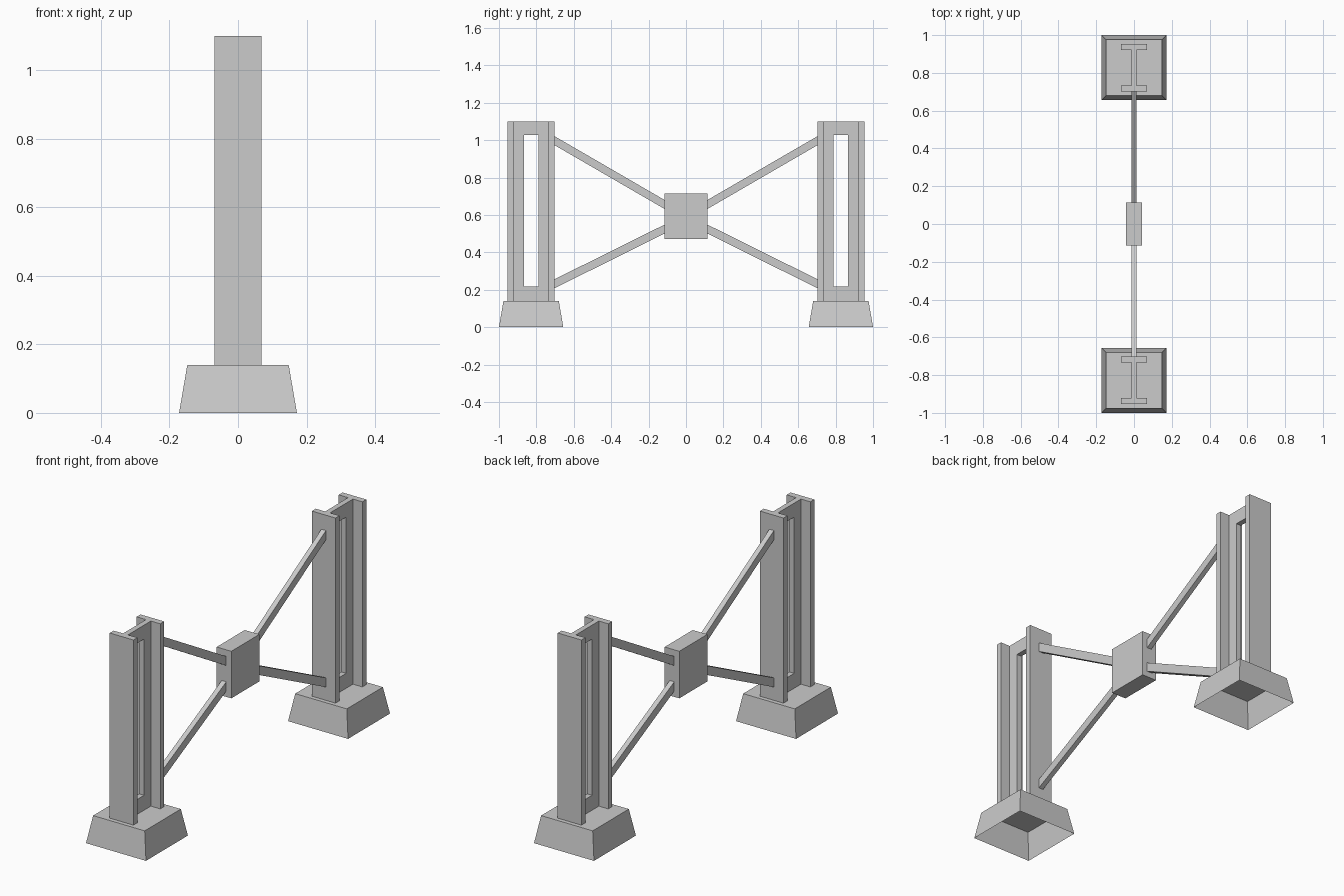
import bpy
import bmesh
from mathutils import Vector

if "Cube" in bpy.data.objects:
    bpy.data.objects.remove(bpy.data.objects["Cube"], do_unlink=True)

# Single concrete grey
GREY = (0.6, 0.6, 0.6, 1.0)
grey = bpy.data.materials.new("plain grey")
grey.use_nodes = True
grey.diffuse_color = GREY
grey.node_tree.nodes["Principled BSDF"].inputs["Base Color"].default_value = GREY

TOWER_Y = 0.828
BASE_TOP = 0.14
TOWER_TOP = 1.10


def finish(name, bm):
    bmesh.ops.recalc_face_normals(bm, faces=bm.faces)
    mesh = bpy.data.meshes.new(name)
    bm.to_mesh(mesh)
    bm.free()
    mesh.materials.append(grey)
    obj = bpy.data.objects.new(name, mesh)
    bpy.context.scene.collection.objects.link(obj)
    return obj


def prism(name, profile, offset):
    """Extrude a closed outline of 3D points along an offset."""
    bm = bmesh.new()
    face = bm.faces.new([bm.verts.new(p) for p in profile])
    out = bmesh.ops.extrude_face_region(bm, geom=[face], use_keep_orig=True)
    moved = [g for g in out["geom"] if isinstance(g, bmesh.types.BMVert)]
    bmesh.ops.translate(bm, verts=moved, vec=Vector(offset))
    return finish(name, bm)


def box(name, centre, size):
    x, y, z = (s / 2 for s in size)
    cx, cy, cz = centre
    outline = [(cx + sx * x, cy + sy * y, cz - z)
               for sx, sy in ((-1, -1), (1, -1), (1, 1), (-1, 1))]
    return prism(name, outline, (0, 0, 2 * z))


def footing(name, cy):
    """Tapered cap, hollow and open underneath."""
    bm = bmesh.new()
    bmesh.ops.create_cube(bm, size=1)
    for v in bm.verts:
        half = 0.148 if v.co.z > 0 else 0.172
        v.co = (v.co.x * 2 * half, cy + v.co.y * 2 * half,
                (v.co.z + 0.5) * BASE_TOP)
    bmesh.ops.recalc_face_normals(bm, faces=bm.faces)
    bottom = [f for f in bm.faces if f.normal.z < -0.9]
    bmesh.ops.delete(bm, geom=bottom, context="FACES_ONLY")
    return finish(name, bm)


def beam(name, cy):
    """I-section column with a tall slot through its web."""
    flange, web, depth, inner = 0.068, 0.014, 0.126, 0.094
    half = [(-flange, -depth), (flange, -depth), (flange, -inner),
            (web, -inner), (web, inner), (flange, inner)]
    outline = half + [(-x, -y) for x, y in half]
    obj = prism(name, [(x, cy + y, BASE_TOP) for x, y in outline],
                (0, 0, TOWER_TOP - BASE_TOP))
    cutter = box("slot_cutter", (0, cy, 0.6225), (0.1, 0.077, 0.81))
    cutter.hide_render = True
    mod = obj.modifiers.new("slot", "BOOLEAN")
    mod.operation, mod.solver, mod.object = "DIFFERENCE", "EXACT", cutter
    bpy.context.view_layer.objects.active = obj
    bpy.ops.object.modifier_apply(modifier=mod.name)
    bpy.data.objects.remove(cutter, do_unlink=True)
    return obj


def strut(name, side, z_block, z_beam):
    """Sloped bar from the centre block to a column."""
    w, h, y0, y1 = 0.013, 0.024, 0.113, 0.703
    outline = [(-w, side * y0, z_block - h), (-w, side * y1, z_beam - h),
               (-w, side * y1, z_beam + h), (-w, side * y0, z_block + h)]
    return prism(name, outline, (2 * w, 0, 0))


# Two towers with their bracing
for label, side in (("front", -1), ("back", 1)):
    footing(label + "_footing", side * TOWER_Y)
    beam(label + "_column", side * TOWER_Y)
    strut(label + "_upper_strut", side, 0.655, 0.997)
    strut(label + "_lower_strut", side, 0.525, 0.232)

# Centre block joining the struts
box("centre_block", (0, 0, 0.592), (0.084, 0.23, 0.244))
